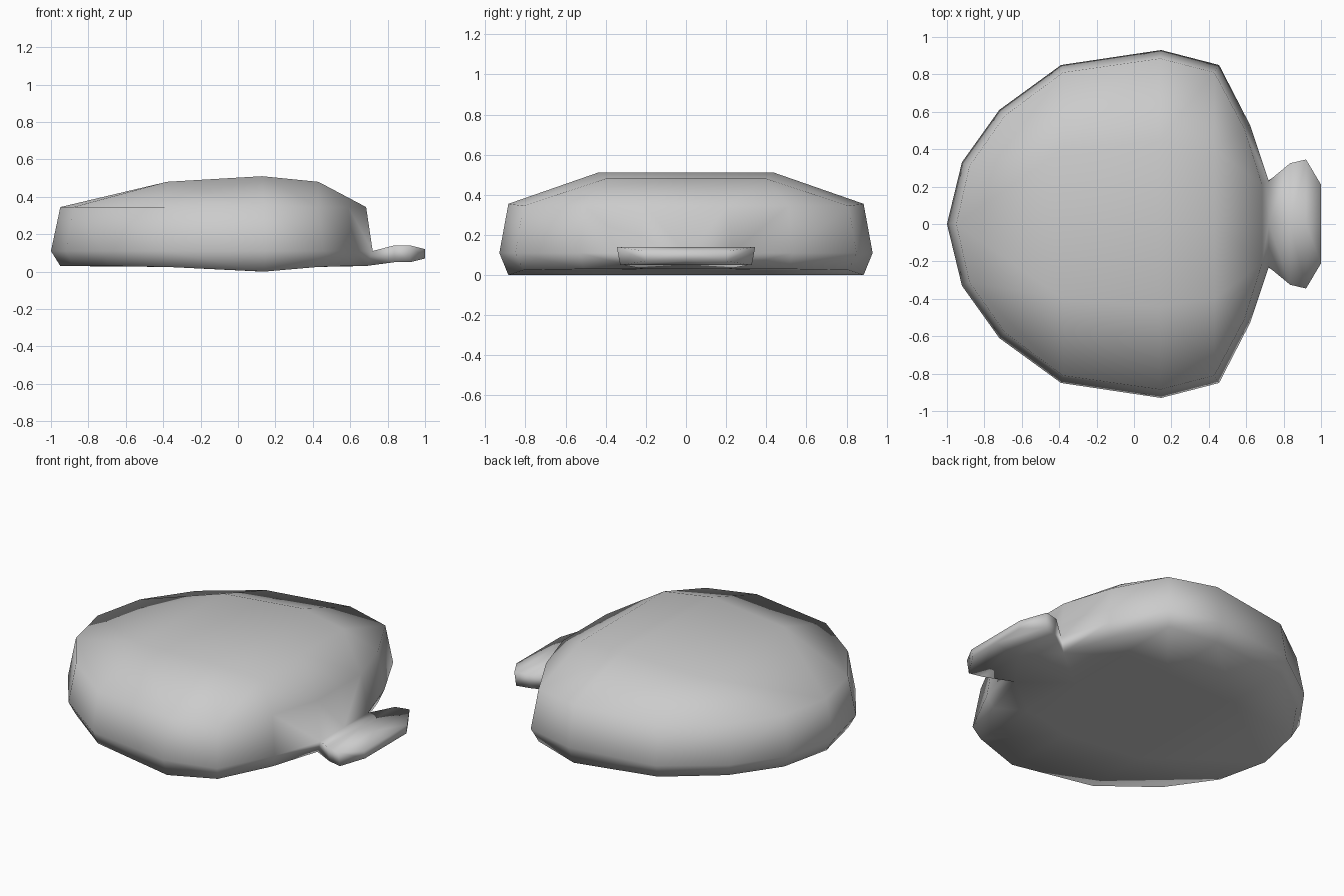
import bpy, bmesh

if "Cube" in bpy.data.objects:
    bpy.data.objects.remove(bpy.data.objects["Cube"])

# Half body (y >= 0) as a 5 x 3 grid of (x, y, top z, bottom z), left end to right end
COLUMNS = [
    [(-0.95, 0.0, 0.345, 0.03), (-0.88, 0.31, 0.345, 0.03), (-0.69, 0.58, 0.345, 0.03)],
    [(-0.38, 0.0, 0.48, 0.025), (-0.38, 0.40, 0.48, 0.025), (-0.38, 0.81, 0.345, 0.025)],
    [(0.13, 0.0, 0.51, 0.0), (0.13, 0.44, 0.51, 0.0), (0.14, 0.885, 0.355, 0.0)],
    [(0.43, 0.0, 0.48, 0.025), (0.43, 0.40, 0.48, 0.025), (0.43, 0.81, 0.345, 0.025)],
    [(0.685, 0.0, 0.345, 0.03), (0.685, 0.21, 0.345, 0.03), (0.59, 0.51, 0.345, 0.03)],
]
# Widest outline of the half body
RIM = [(-1.0, 0.0), (-0.92, 0.33), (-0.72, 0.61), (-0.39, 0.85), (0.145, 0.93),
       (0.455, 0.85), (0.62, 0.53), (0.72, 0.23), (0.72, 0.0)]
# Tail sections: x, half width, top z, bottom z
TAIL = [(0.835, 0.325, 0.14, 0.05), (0.92, 0.345, 0.14, 0.05), (1.0, 0.21, 0.12, 0.07)]
EDGE = [(0, 0), (0, 1), (0, 2), (1, 2), (2, 2), (3, 2), (4, 2), (4, 1), (4, 0)]

bm = bmesh.new()


def grid(k):
    """Top or bottom patch of the half body."""
    g = [[bm.verts.new((p[0], p[1], p[k])) for p in col] for col in COLUMNS]
    for i in range(4):
        for j in range(2):
            bm.faces.new((g[i][j], g[i + 1][j], g[i + 1][j + 1], g[i][j + 1]))
    return [g[i][j] for i, j in EDGE]


def bridge(a, b, count):
    for i in range(count):
        bm.faces.new((a[i], a[i + 1], b[i + 1], b[i]))


# Body shell: top and bottom patches joined through the wide rim
top, bottom = grid(2), grid(3)
rim = [bm.verts.new((x, y, 0.11)) for x, y in RIM]
bridge(top, rim, 8)
bridge(rim, bottom, 7)

# Tail extruded from the low end of the body
section = [rim[8], rim[7], bottom[7], bottom[8]]
for x, y, zt, zb in TAIL:
    nxt = [bm.verts.new(c) for c in
           ((x, 0, zt), (x, y, zt), (x, y * 0.95, zb), (x, 0, zb))]
    bridge(section, nxt, 3)
    section = nxt
bm.faces.new(section)

# Mirror to the other half
geom = bm.verts[:] + bm.edges[:] + bm.faces[:]
bmesh.ops.mirror(bm, geom=geom, axis='Y', merge_dist=0.0001)
bmesh.ops.remove_doubles(bm, verts=bm.verts[:], dist=0.0001)
bmesh.ops.recalc_face_normals(bm, faces=bm.faces[:])
for f in bm.faces:
    f.smooth = True

mesh = bpy.data.meshes.new("body_with_tail")
bm.to_mesh(mesh)
bm.free()
obj = bpy.data.objects.new("body_with_tail", mesh)
bpy.context.collection.objects.link(obj)
